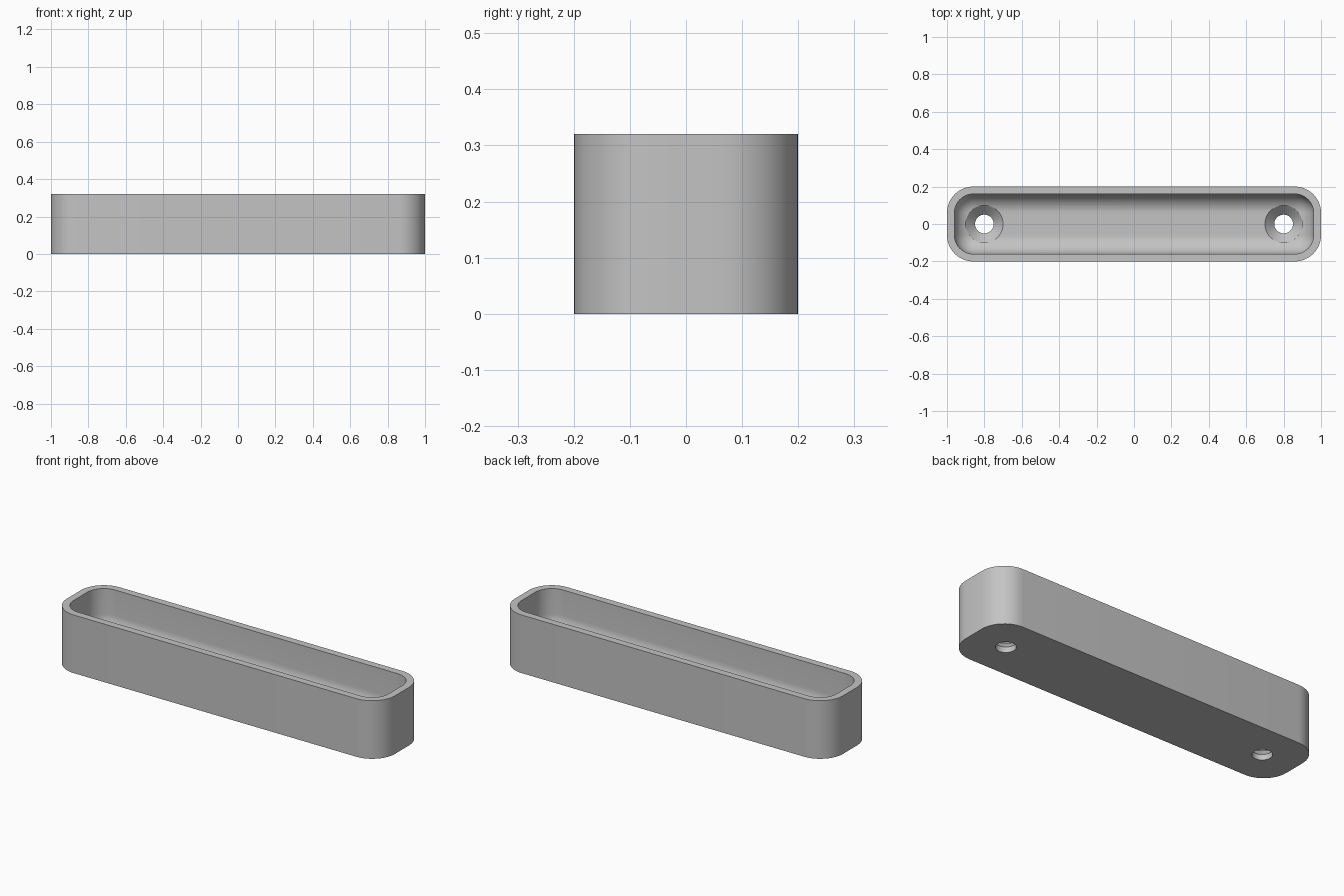
import bpy, bmesh, math

cube = bpy.data.objects.get("Cube")
if cube:
    bpy.data.objects.remove(cube, do_unlink=True)

HALF_X, HALF_Y, HEIGHT = 1.0, 0.2, 0.32
CORNER, WALL, FLOOR = 0.14, 0.04, 0.08
FILLET = CORNER - WALL
STEPS = 12

grey = bpy.data.materials.new("light grey")
grey.use_nodes = True
colour = (0.55, 0.55, 0.55, 1)
grey.diffuse_color = colour
grey.node_tree.nodes["Principled BSDF"].inputs["Base Color"].default_value = colour


def rounded_ring(bm, inset, z):
    """Rounded rectangle of vertices, offset inwards from the outer wall."""
    r = CORNER - inset
    cx, cy = HALF_X - CORNER, HALF_Y - CORNER
    ring = []
    for quarter, (sx, sy) in enumerate([(1, 1), (-1, 1), (-1, -1), (1, -1)]):
        for i in range(STEPS + 1):
            a = math.pi / 2 * (quarter + i / STEPS)
            ring.append(bm.verts.new((sx * cx + r * math.cos(a), sy * cy + r * math.sin(a), z)))
    return ring


def circle_ring(bm, x, r, z, sides=48):
    return [bm.verts.new((x + r * math.cos(math.tau * i / sides),
                          r * math.sin(math.tau * i / sides), z)) for i in range(sides)]


def loft(bm, rings):
    """Skin consecutive rings and cap both ends."""
    for a, b in zip(rings, rings[1:]):
        for i in range(len(a)):
            j = (i + 1) % len(a)
            bm.faces.new((a[i], a[j], b[j], b[i]))
    bm.faces.new(rings[0][::-1])
    bm.faces.new(rings[-1])


def finish(bm, name):
    bmesh.ops.remove_doubles(bm, verts=bm.verts[:], dist=0.0001)
    bmesh.ops.recalc_face_normals(bm, faces=bm.faces[:])
    mesh = bpy.data.meshes.new(name)
    bm.to_mesh(mesh)
    bm.free()
    mesh.materials.append(grey)
    obj = bpy.data.objects.new(name, mesh)
    bpy.context.collection.objects.link(obj)
    return obj


# Tray: outer wall, flat rim, inner wall and filleted floor
bm = bmesh.new()
profile = [(0, 0), (0, HEIGHT), (WALL, HEIGHT)]
for i in range(STEPS + 1):
    a = math.pi / 2 * i / STEPS
    profile.append((WALL + FILLET * (1 - math.cos(a)), FLOOR + FILLET * (1 - math.sin(a))))
loft(bm, [rounded_ring(bm, inset, z) for inset, z in profile])
tray = finish(bm, "tray")

# Countersunk screw holes near both ends
bm = bmesh.new()
for x in (-0.8, 0.8):
    loft(bm, [circle_ring(bm, x, r, z)
              for r, z in [(0.05, -0.1), (0.05, 0.03), (0.1, 0.08), (0.1, 0.25)]])
cutter = finish(bm, "hole_cutter")
cutter.hide_render = True

bpy.ops.object.select_all(action="DESELECT")
bpy.context.view_layer.objects.active = tray
tray.select_set(True)
holes = tray.modifiers.new("screw_holes", "BOOLEAN")
holes.operation = "DIFFERENCE"
holes.solver = "EXACT"
holes.object = cutter
bpy.ops.object.modifier_apply(modifier=holes.name)
bpy.data.objects.remove(cutter, do_unlink=True)
bpy.ops.object.shade_smooth_by_angle(angle=math.radians(30))
